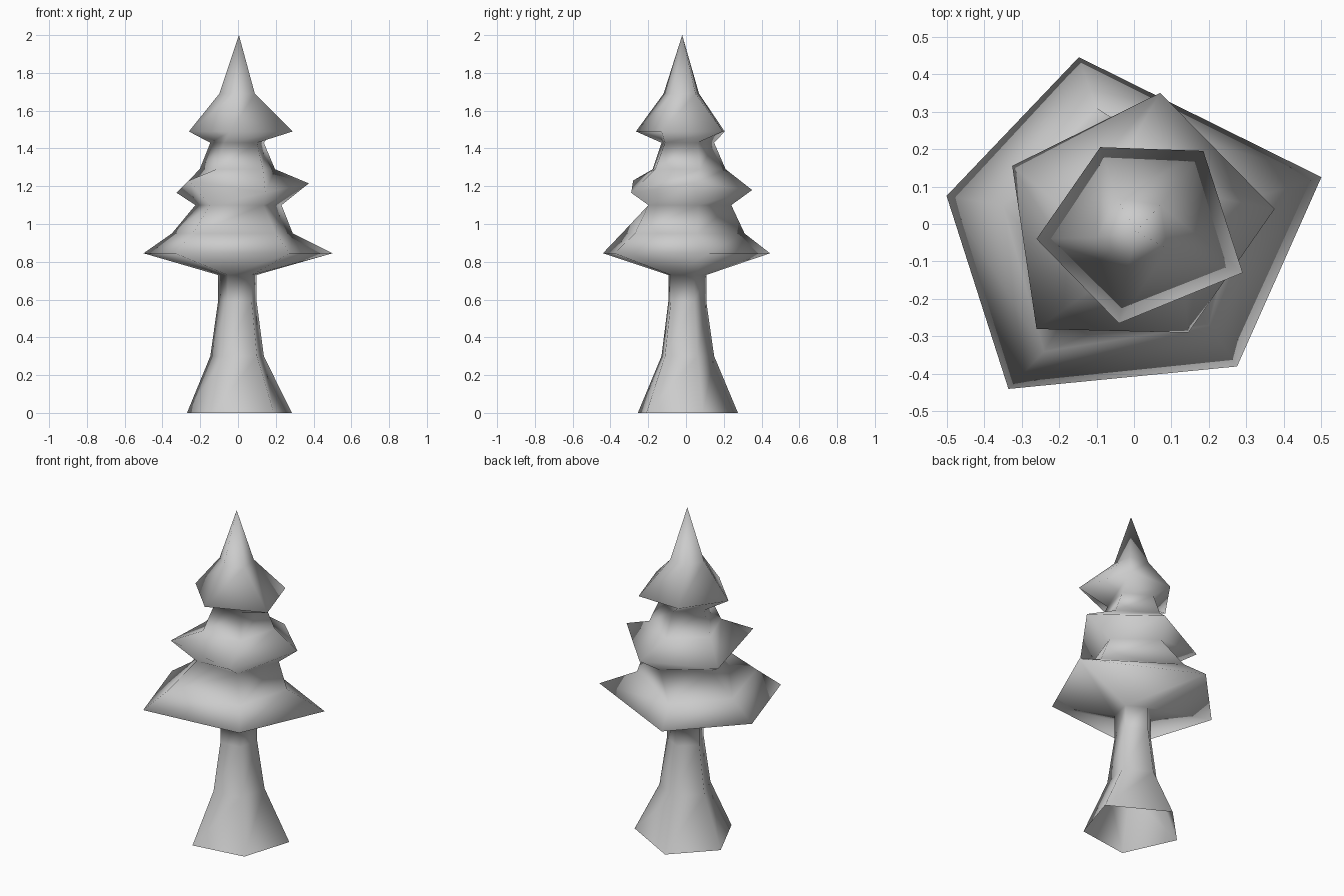
import bpy
import bmesh
from math import cos, sin, radians

default_cube = bpy.data.objects.get("Cube")
if default_cube:
    bpy.data.objects.remove(default_cube, do_unlink=True)

SIDES = 5


def even_ring(z, radius, start, cx=0.0, cy=0.0):
    """Regular pentagon, running clockwise from the start angle."""
    angles = [radians(start - i * 360 / SIDES) for i in range(SIDES)]
    return [(cx + radius * cos(a), cy + radius * sin(a), z) for a in angles]


def flat_ring(z, points):
    """Irregular pentagon at one height."""
    return [(x, y, z) for x, y in points]


# Trunk: flared foot up to a narrow neck
trunk = [
    flat_ring(0, [(-.27, .05), (-.05, .275), (.285, .09), (.19, -.21), (-.13, -.255)]),
    even_ring(.30, .15, 168),
    even_ring(.59, .108, 168),
    even_ring(.73, .108, 168),
]

# Lower branches: widest rim, shoulder and neck
lower_branches = [
    flat_ring(.845, [(-.5, .075), (-.147, .445), (.5, .125), (.275, -.38), (-.335, -.44)]),
    flat_ring(.95, [(-.35, .05), (-.10, .31), (.29, .06), (.2, -.27), (-.24, -.34)]),
    even_ring(1.10, .24, 160),
]

# Middle branches: tilted rim, shoulder and neck
middle_branches = [
    [(-.325, .155, 1.165), (.07, .35, 1.18), (.375, .04, 1.215),
     (.145, -.29, 1.165), (-.26, -.28, 1.23)],
    even_ring(1.29, .21, 165),
    even_ring(1.43, .15, 168),
]

# Crown: rim and waist below the tip
crown = [
    flat_ring(1.49, [(-.26, -.04), (-.09, .205), (.185, .195), (.29, -.13), (-.04, -.265)]),
    even_ring(1.69, .1, 189, cy=-.02),
]

# Loft one continuous skin through all rings and close it at the tip
bm = bmesh.new()
rings = [[bm.verts.new(p) for p in ring]
         for ring in trunk + lower_branches + middle_branches + crown]
tip = bm.verts.new((.005, -.02, 2))
for low, high in zip(rings, rings[1:]):
    for i in range(SIDES):
        j = (i + 1) % SIDES
        bm.faces.new((low[j], low[i], high[i], high[j]))
for i in range(SIDES):
    bm.faces.new((rings[-1][(i + 1) % SIDES], rings[-1][i], tip))
for face in bm.faces:
    face.smooth = True

mesh = bpy.data.meshes.new("fir_tree")
bm.to_mesh(mesh)
bm.free()

# Single pale grey colour
grey = bpy.data.materials.new("pale_grey")
grey.use_nodes = True
colour = (.6, .6, .6, 1)
grey.diffuse_color = colour
grey.node_tree.nodes["Principled BSDF"].inputs["Base Color"].default_value = colour
mesh.materials.append(grey)

tree = bpy.data.objects.new("fir_tree", mesh)
bpy.context.collection.objects.link(tree)
